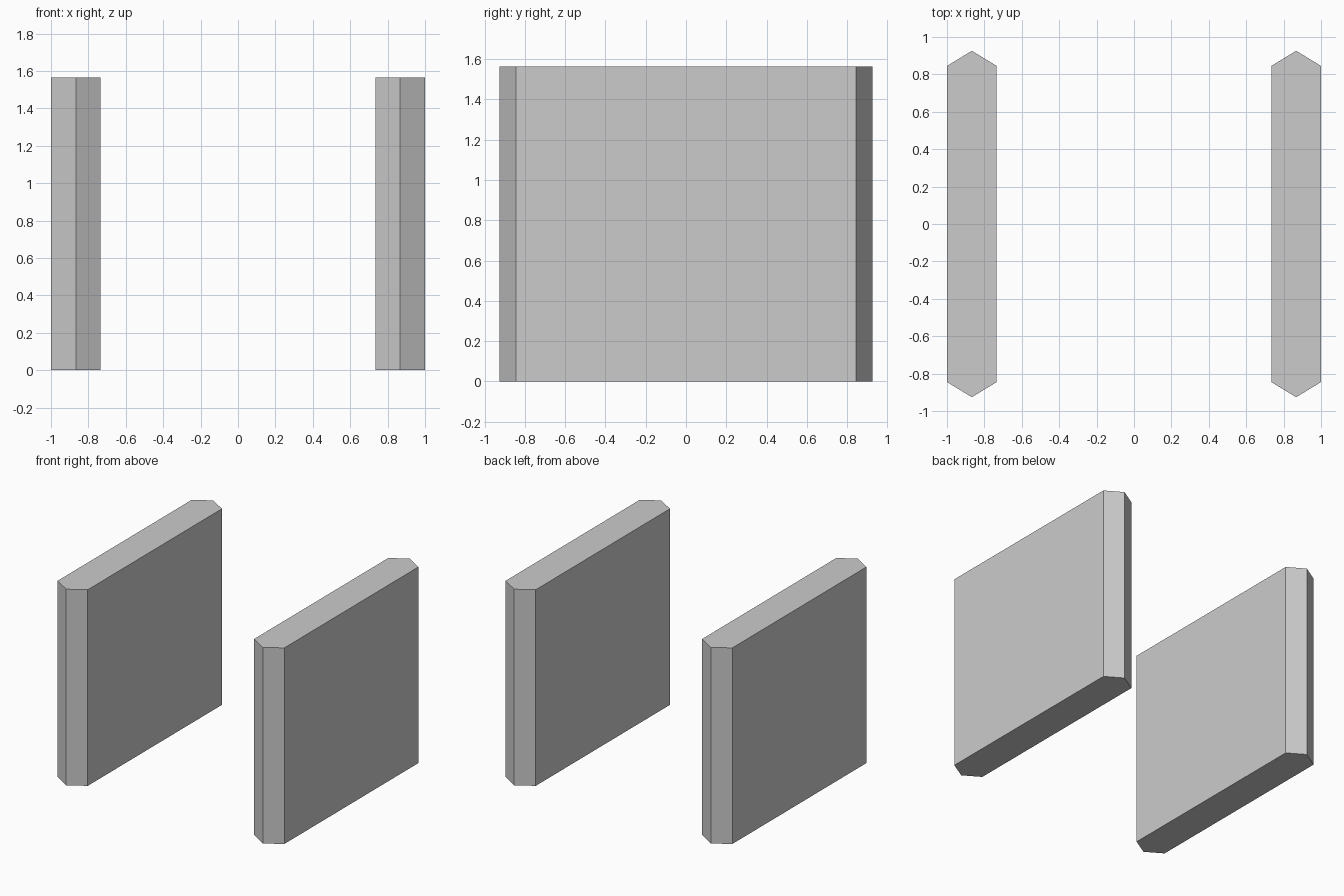
import bpy, bmesh

if "Cube" in bpy.data.objects:
    bpy.data.objects.remove(bpy.data.objects["Cube"])

HEIGHT = 1.564
CENTRE_X, HALF_T = 0.867, 0.133   # panel position and half thickness
SHOULDER, TIP = 0.845, 0.926      # where the pointed ends start and finish


def panel(name, cx):
    # Elongated hexagon extruded straight up
    outline = [(0, -TIP), (HALF_T, -SHOULDER), (HALF_T, SHOULDER),
               (0, TIP), (-HALF_T, SHOULDER), (-HALF_T, -SHOULDER)]
    bm = bmesh.new()
    base = bm.faces.new([bm.verts.new((x, y, 0)) for x, y in outline])
    top = bmesh.ops.extrude_face_region(bm, geom=[base], use_keep_orig=True)
    verts = [g for g in top["geom"] if isinstance(g, bmesh.types.BMVert)]
    bmesh.ops.translate(bm, verts=verts, vec=(0, 0, HEIGHT))
    bmesh.ops.recalc_face_normals(bm, faces=bm.faces)
    mesh = bpy.data.meshes.new(name)
    bm.to_mesh(mesh)
    bm.free()
    obj = bpy.data.objects.new(name, mesh)
    obj.location.x = cx
    bpy.context.collection.objects.link(obj)


# Two matching upright side panels
for side, sign in (("left", -1), ("right", 1)):
    panel(side + "_side_panel", sign * CENTRE_X)
